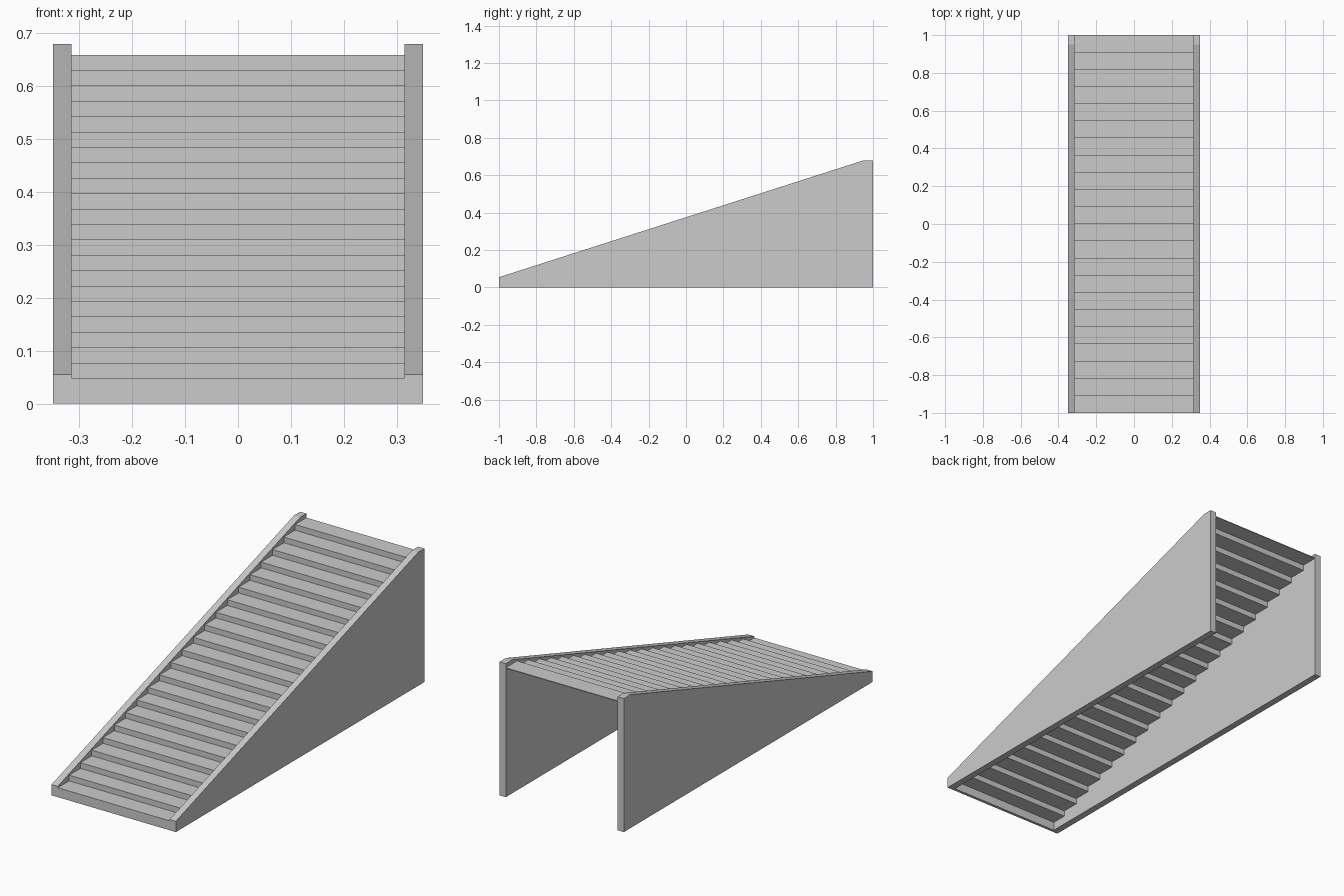
import bpy, bmesh

if "Cube" in bpy.data.objects:
    bpy.data.objects.remove(bpy.data.objects["Cube"])

STEPS = 22
GOING = 2.0 / STEPS      # depth of one tread
RISE = 0.0291            # height of one riser
FIRST_TOP = 0.048        # top of the lowest tread
HALF = 0.35              # half of overall width
INNER = 0.315            # inner face of the side panels
SHEET = 0.004            # tread and riser thickness


def extrude_profile(name, profile, x0, x1):
    """Extrude a closed (y, z) outline along x."""
    bm = bmesh.new()
    face = bm.faces.new([bm.verts.new((x0, y, z)) for y, z in profile])
    ext = bmesh.ops.extrude_face_region(bm, geom=[face])
    verts = [g for g in ext["geom"] if isinstance(g, bmesh.types.BMVert)]
    bmesh.ops.translate(bm, verts=verts, vec=(x1 - x0, 0, 0))
    bmesh.ops.recalc_face_normals(bm, faces=bm.faces)
    mesh = bpy.data.meshes.new(name)
    bm.to_mesh(mesh)
    bm.free()
    obj = bpy.data.objects.new(name, mesh)
    bpy.context.collection.objects.link(obj)
    return obj


def rect(y0, y1, z0, z1):
    return [(y0, z0), (y1, z0), (y1, z1), (y0, z1)]


# Solid sloping side panels
side = [(-1, 0), (1, 0), (1, 0.68), (0.95, 0.68), (-1, 0.055)]
extrude_profile("left_side_panel", side, -HALF, -INNER)
extrude_profile("right_side_panel", side, INNER, HALF)

# Board closing the front at the foot of the stairs
extrude_profile("front_board", rect(-1, -0.985, 0, FIRST_TOP - SHEET), -INNER, INNER)

# Thin treads and the risers between them
for i in range(STEPS):
    y = -1 + i * GOING
    top = FIRST_TOP + i * RISE
    back = min(y + GOING + SHEET, 1.0)
    extrude_profile(f"tread_{i + 1}", rect(y, back, top - SHEET, top), -INNER, INNER)
    if i:
        extrude_profile(f"riser_{i + 1}", rect(y, y + SHEET, top - RISE, top - SHEET),
                        -INNER, INNER)
